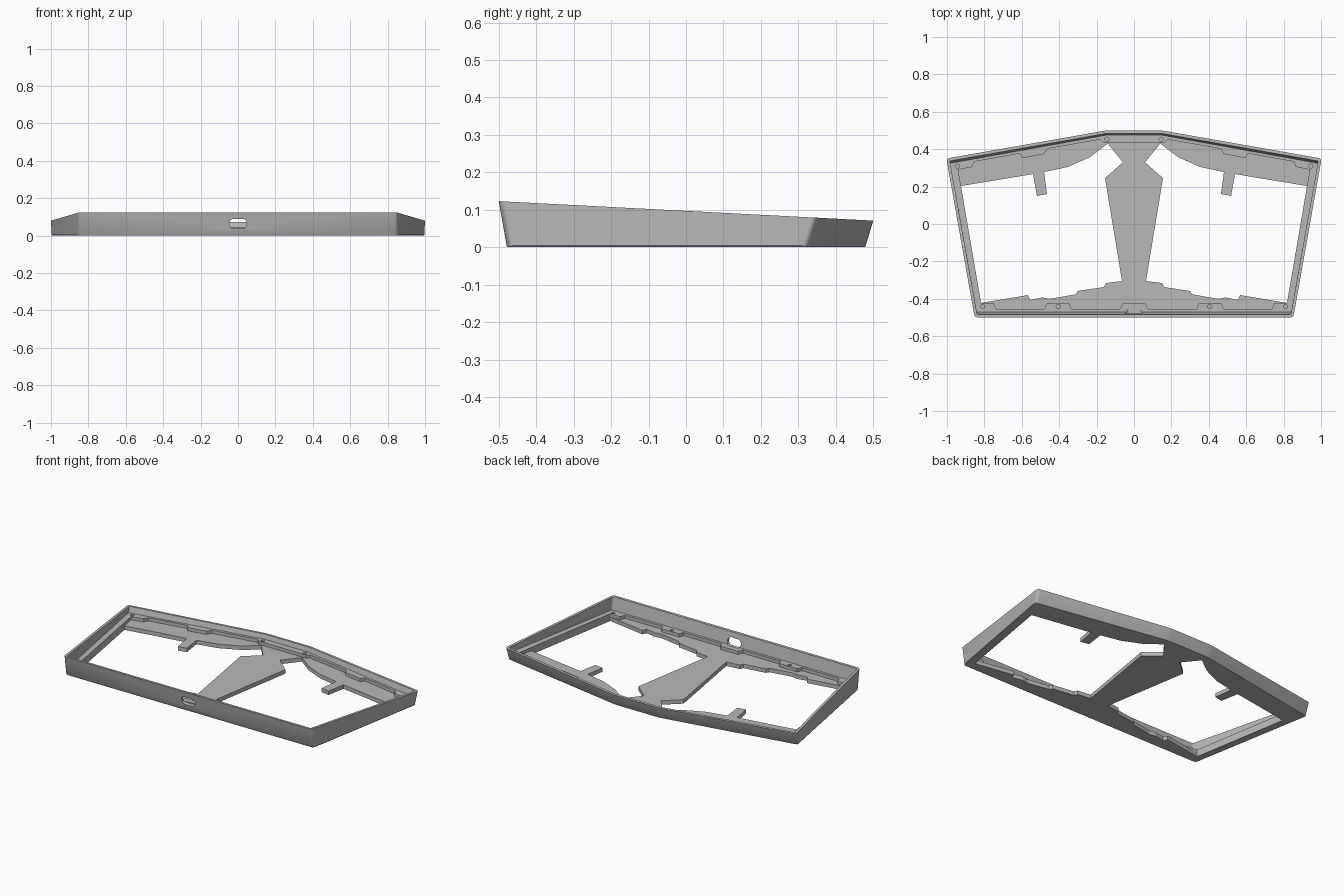
import bpy, bmesh, math
from mathutils import Vector

cube = bpy.data.objects.get("Cube")
if cube:
    bpy.data.objects.remove(cube, do_unlink=True)

grey = bpy.data.materials.new("case grey")
grey.use_nodes = True
COLOUR = (0.48, 0.48, 0.48, 1)
grey.diffuse_color = COLOUR
grey.node_tree.nodes["Principled BSDF"].inputs["Base Color"].default_value = COLOUR


def finish(name, bm, smooth=False):
    bmesh.ops.recalc_face_normals(bm, faces=bm.faces[:])
    mesh = bpy.data.meshes.new(name)
    bm.to_mesh(mesh)
    bm.free()
    mesh.materials.append(grey)
    obj = bpy.data.objects.new(name, mesh)
    bpy.context.collection.objects.link(obj)
    if smooth:
        bpy.ops.object.select_all(action='DESELECT')
        obj.select_set(True)
        bpy.context.view_layer.objects.active = obj
        bpy.ops.object.shade_smooth_by_angle(angle=math.radians(30))
    return obj


def mirrored(half):
    """Close a left half contour with its mirror image."""
    return half + [(-x, y) for x, y in reversed(half)]


def inset(points, d):
    """Move every side of a counter-clockwise polygon inward by d."""
    pts = [Vector(p) for p in points]
    out = []
    for i, p in enumerate(pts):
        a = (p - pts[i - 1]).normalized()
        b = (pts[(i + 1) % len(pts)] - p).normalized()
        na, nb = Vector((-a.y, a.x)), Vector((-b.y, b.x))
        out.append(p + (na + nb) * d / (1 + na.dot(nb)))
    return out


def rounded(points, r, steps=5):
    """Replace each corner by a short curve."""
    pts = [Vector(p) for p in points]
    out = []
    for i, p in enumerate(pts):
        a = p + (pts[i - 1] - p).normalized() * r
        b = p + (pts[(i + 1) % len(pts)] - p).normalized() * r
        for k in range(steps + 1):
            t = k / steps
            out.append(a * (1 - t) ** 2 + p * 2 * t * (1 - t) + b * t * t)
    return out


def circle(x, y, r, n=16):
    return [(x + r * math.cos(2 * math.pi * k / n),
             y + r * math.sin(2 * math.pi * k / n)) for k in range(n)]


def slab(name, loops, z0, z1):
    """Extrude an outline with holes into a plate."""
    bm = bmesh.new()
    for loop in loops:
        vs = [bm.verts.new((x, y, z0)) for x, y in loop]
        for i, v in enumerate(vs):
            bm.edges.new((vs[i - 1], v))
    bmesh.ops.triangle_fill(bm, edges=bm.edges[:], use_beauty=True)
    ext = bmesh.ops.extrude_face_region(bm, geom=bm.faces[:])
    moved = [g for g in ext["geom"] if isinstance(g, bmesh.types.BMVert)]
    bmesh.ops.translate(bm, verts=moved, vec=(0, 0, z1 - z0))
    return finish(name, bm)


# Outer walls: lean outward at front and back, sloping top rim
TOP = list(reversed(mirrored([(-0.15, 0.5), (-1.003, 0.35), (-0.852, -0.5)][::-1])))
BASE = list(reversed(mirrored([(-0.15, 0.48), (-0.999, 0.327), (-0.855, -0.479)][::-1])))


def rim_height(y):
    return 0.097 - 0.052 * y


WALL = 0.016
rings = []
for outline, d, r, z in ((BASE, 0.003, 0.017, 0), (BASE, 0, 0.02, 0.004),
                         (TOP, 0, 0.02, None), (TOP, WALL, 0.006, None),
                         (BASE, WALL, 0.006, 0)):
    rings.append([(p.x, p.y, rim_height(p.y) if z is None else z)
                  for p in rounded(inset(outline, d), r)])
bm = bmesh.new()
verts = [[bm.verts.new(co) for co in ring] for ring in rings]
for j, ring in enumerate(verts):
    above = verts[(j + 1) % len(verts)]
    for i in range(len(ring)):
        bm.faces.new((ring[i - 1], ring[i], above[i], above[i - 1]))
walls = finish("outer_walls", bm, smooth=True)

# Floor plate: two mirrored openings leave a centre spine and tongues
opening = [(-0.818, -0.422), (-0.567, -0.38), (-0.556, -0.406), (-0.49, -0.393),
           (-0.45, -0.4), (-0.31, -0.376), (-0.3, -0.358), (-0.16, -0.337),
           (-0.15, -0.316), (-0.064, -0.305), (-0.155, 0.245), (-0.059, 0.33),
           (-0.14, 0.43), (-0.235, 0.358), (-0.353, 0.305), (-0.481, 0.278),
           (-0.465, 0.16), (-0.519, 0.15), (-0.54, 0.267), (-0.925, 0.203)]
foot = inset(BASE, 0.005)
slab("floor_plate", [foot, opening, [(-x, y) for x, y in opening]], 0, 0.025)

# Raised ledge with screw tabs
ledge_half = [(-0.06, -0.425), (-0.075, -0.455), (-0.335, -0.455), (-0.345, -0.425),
              (-0.468, -0.425), (-0.48, -0.455), (-0.738, -0.455), (-0.75, -0.422),
              (-0.818, -0.422), (-0.94, 0.29), (-0.866, 0.305), (-0.855, 0.333),
              (-0.61, 0.377), (-0.594, 0.353), (-0.48, 0.374), (-0.465, 0.402),
              (-0.18, 0.452), (-0.165, 0.436)]
screws = [(0.145, 0.453), (0.945, 0.31), (0.405, -0.441), (0.81, -0.441)]
holes = [circle(s * x, y, 0.011) for x, y in screws for s in (-1, 1)]
ledge = slab("screw_ledge", [foot, mirrored(ledge_half)] + holes, 0.02, 0.045)

# Rounded cable port through the front wall
R, REACH, MID = 0.026, 0.021, 0.064
port = [(x + math.copysign(REACH, x if abs(x) > 1e-6 else y), y)
        for x, y in circle(0, 0, R, 24)]
bm = bmesh.new()
front = [bm.verts.new((x, -0.6, MID + z)) for x, z in port]
back = [bm.verts.new((x, -0.458, MID + z)) for x, z in port]
bm.faces.new(front)
bm.faces.new(back)
for i in range(len(port)):
    bm.faces.new((front[i - 1], front[i], back[i], back[i - 1]))
cutter = finish("port_cutter", bm)
cutter.hide_render = True
for obj in (walls, ledge):
    mod = obj.modifiers.new("port", 'BOOLEAN')
    mod.object = cutter
    mod.solver = 'EXACT'
    bpy.context.view_layer.objects.active = obj
    bpy.ops.object.modifier_apply(modifier=mod.name)
bpy.data.objects.remove(cutter, do_unlink=True)
